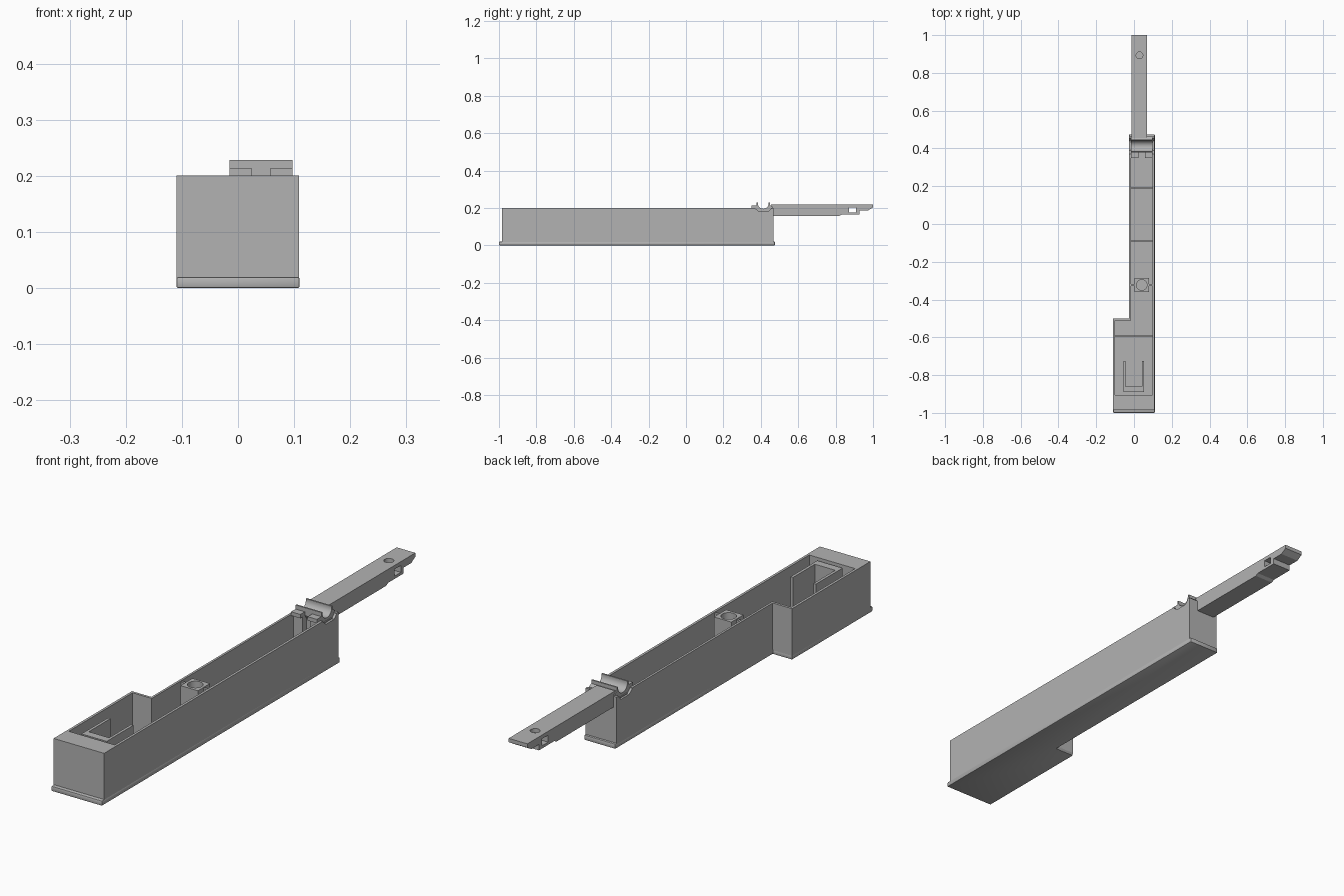
import bpy, bmesh, math
from mathutils import Vector

old = bpy.data.objects.get("Cube")
if old:
    bpy.data.objects.remove(old, do_unlink=True)

grey = bpy.data.materials.new("plain grey")
grey.use_nodes = True
colour = (0.45, 0.45, 0.45, 1)
grey.diffuse_color = colour
grey.node_tree.nodes["Principled BSDF"].inputs["Base Color"].default_value = colour


def prism(name, outline, low, high, axis="z"):
    """Extrude an outline: (x, y) along z, or (y, z) along x."""
    def place(p, h):
        return Vector((p[0], p[1], h)) if axis == "z" else Vector((h, p[0], p[1]))
    bm = bmesh.new()
    face = bm.faces.new([bm.verts.new(place(p, low)) for p in outline])
    moved = bmesh.ops.extrude_face_region(bm, geom=[face])["geom"]
    shift = place((0, 0), high - low)
    bmesh.ops.translate(bm, vec=shift, verts=[v for v in moved if isinstance(v, bmesh.types.BMVert)])
    bmesh.ops.recalc_face_normals(bm, faces=bm.faces)
    mesh = bpy.data.meshes.new(name)
    bm.to_mesh(mesh)
    bm.free()
    mesh.materials.append(grey)
    obj = bpy.data.objects.new(name, mesh)
    bpy.context.collection.objects.link(obj)
    return obj


def box(name, x0, x1, y0, y1, z0, z1):
    return prism(name, [(x0, y0), (x1, y0), (x1, y1), (x0, y1)], z0, z1)


def circle(cx, cy, r, start=0, end=360, steps=32):
    angles = [math.radians(start + (end - start) * i / steps) for i in range(steps + 1)]
    if end - start == 360:
        angles.pop()
    return [(cx + r * math.cos(a), cy + r * math.sin(a)) for a in angles]


def apply(obj, mod):
    bpy.context.view_layer.objects.active = obj
    bpy.ops.object.modifier_apply(modifier=mod.name)


def cut(obj, cutter):
    mod = obj.modifiers.new("cut", "BOOLEAN")
    mod.operation = "DIFFERENCE"
    mod.solver = "EXACT"
    mod.object = cutter
    apply(obj, mod)
    bpy.data.objects.remove(cutter, do_unlink=True)


def bevel(obj, width, segments=2):
    mod = obj.modifiers.new("bevel", "BEVEL")
    mod.width, mod.segments = width, segments
    apply(obj, mod)


def plan(left, narrow, right, front, step, back):
    """L-shaped plan, wide at the front and narrow behind."""
    return [(left, front), (right, front), (right, back),
            (narrow, back), (narrow, step), (left, step)]


# Hollow housing with a notch in the side walls for the cradle
housing = prism("housing", plan(-0.11, -0.026, 0.109, -0.985, -0.5, 0.467), 0.012, 0.201)
cut(housing, prism("cavity", plan(-0.1, -0.017, 0.099, -0.905, -0.51, 0.452), 0.022, 0.3))
notch = [(0.37, 0.25), (0.37, 0.198), (0.39, 0.182), (0.44, 0.182), (0.455, 0.198), (0.455, 0.25)]
cut(housing, prism("wall_notch", notch, -0.06, 0.15, "x"))

# Base plate that sticks out at both ends
base = prism("base_plate", plan(-0.11, -0.026, 0.11, -1, -0.5, 0.475), 0, 0.02)
bevel(base, 0.004)

# Low ribs across the floor
for i, (y, left) in enumerate([(-0.595, -0.102), (-0.09, -0.019), (0.19, -0.019)]):
    box(f"floor_rib_{i + 1}", left, 0.101, y - 0.004, y + 0.004, 0.018, 0.03)

# Square screw post with a bored hole, tied to both walls
post = box("screw_post", 0.003, 0.079, -0.361, -0.286, 0.015, 0.2)
cut(post, prism("post_bore", circle(0.041, -0.323, 0.028), 0.04, 0.25))
for name, x0, x1 in [("left", 0.078, 0.101), ("right", -0.019, 0.004)]:
    box(f"post_web_{name}", x0, x1, -0.328, -0.318, 0.015, 0.196)

# U-shaped bracket in the wide bay
bracket = [(-0.056, -0.725), (-0.056, -0.89), (0.054, -0.89), (0.054, -0.725),
           (0.043, -0.725), (0.043, -0.86), (-0.045, -0.86), (-0.045, -0.725)]
prism("bay_bracket", bracket, 0.015, 0.197)

# Half-round cradle with thin upright lips, on a block at the back of the cavity
arc = circle(0.413, 0.225, 0.029, 180, 360, 20)
cradle = [(0.378, 0.229), (0.384, 0.229)] + arc + [(0.442, 0.229), (0.448, 0.229), (0.448, 0.215),
          (0.462, 0.207), (0.462, 0.2), (0.445, 0.184), (0.388, 0.184), (0.378, 0.2)]
prism("cradle", cradle, -0.015, 0.097, "x")
box("cradle_support", -0.018, 0.1, 0.388, 0.455, 0.015, 0.186)
for name, x0, x1 in [("left", 0.057, 0.097), ("right", -0.015, 0.025)]:
    box(f"cradle_arm_{name}", x0, x1, 0.35, 0.385, 0.198, 0.213)
    box(f"cradle_leg_{name}", x0, x1, 0.365, 0.39, 0.1, 0.2)

# Long tongue with a stepped tip, side window and round top hole
side = [(0.455, 0.158), (0.82, 0.158), (0.832, 0.165), (0.928, 0.165), (0.928, 0.188),
        (0.975, 0.188), (1, 0.203), (1, 0.218), (0.455, 0.218)]
tongue = prism("tongue", side, -0.012, 0.069, "x")
window = [(0.872, 0.176), (0.91, 0.176), (0.91, 0.203), (0.872, 0.203)]
cut(tongue, prism("tongue_window", window, -0.1, 0.2, "x"))
cut(tongue, prism("tongue_hole", circle(0.029, 0.893, 0.018), 0.19, 0.3))

# Smooth the round surfaces, keep the edges crisp
bpy.ops.object.select_all(action="DESELECT")
for name in ("base_plate", "screw_post", "cradle", "tongue"):
    bpy.data.objects[name].select_set(True)
bpy.context.view_layer.objects.active = bpy.data.objects["cradle"]
bpy.ops.object.shade_smooth_by_angle(angle=math.radians(30))
